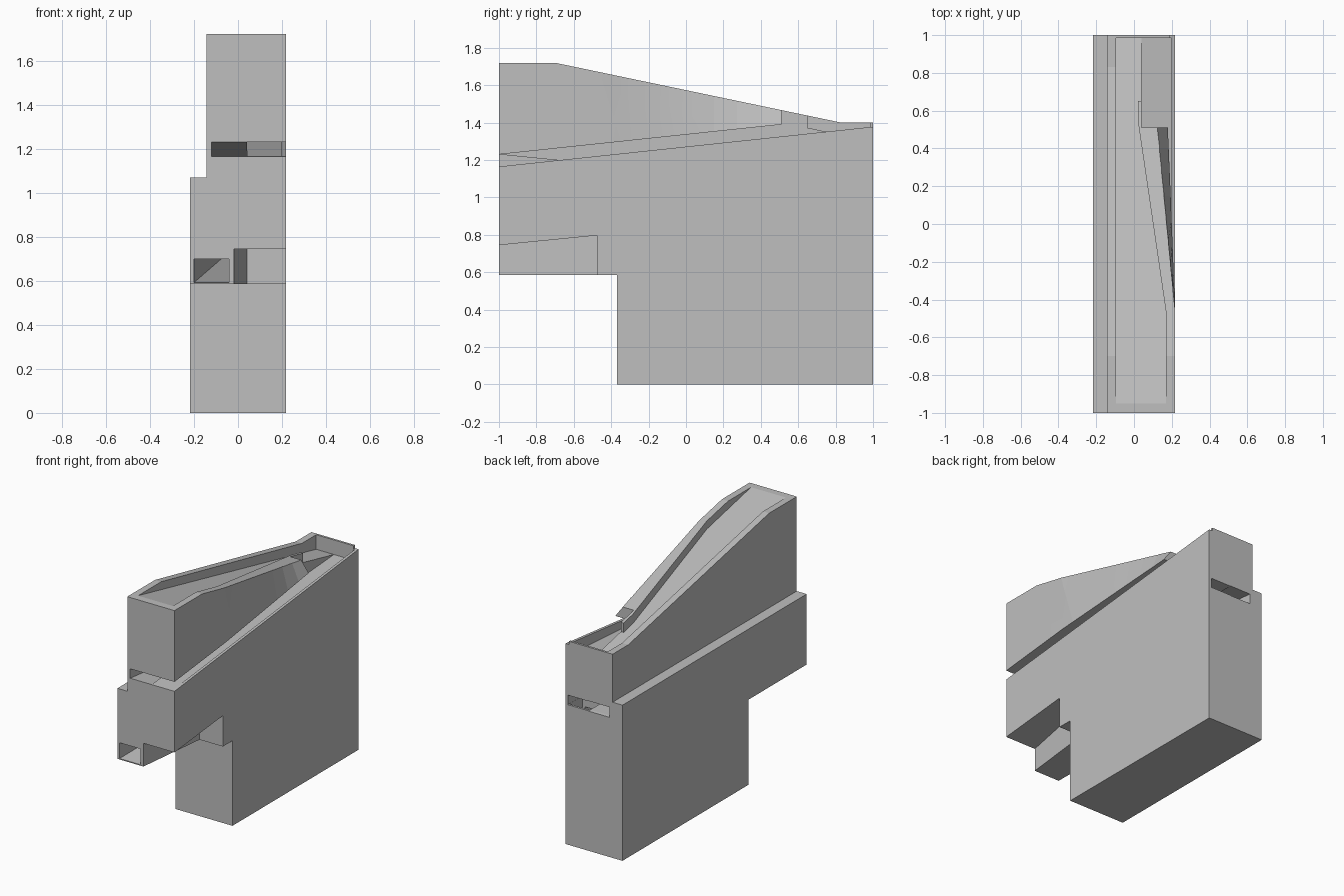
import bpy, bmesh, math

default = bpy.data.objects.get("Cube")
if default:
    bpy.data.objects.remove(default, do_unlink=True)

grey = bpy.data.materials.new("plain_grey")
grey.use_nodes = True
COLOUR = (0.52, 0.52, 0.52, 1)
grey.diffuse_color = COLOUR
grey.node_tree.nodes["Principled BSDF"].inputs["Base Color"].default_value = COLOUR

W = 0.217  # half width


def loft(name, *loops):
    """Closed solid skinned through matching loops of points."""
    bm = bmesh.new()
    rings = [[bm.verts.new(p) for p in loop] for loop in loops]
    n = len(rings[0])
    for a, b in zip(rings, rings[1:]):
        for i in range(n):
            j = (i + 1) % n
            bm.faces.new((a[i], a[j], b[j], b[i]))
    bm.faces.new(rings[0])
    bm.faces.new(rings[-1])
    bmesh.ops.recalc_face_normals(bm, faces=bm.faces)
    mesh = bpy.data.meshes.new(name)
    bm.to_mesh(mesh)
    bm.free()
    mesh.materials.append(grey)
    obj = bpy.data.objects.new(name, mesh)
    bpy.context.collection.objects.link(obj)
    return obj


def side_prism(name, x0, x1, profile):
    return loft(name, *[[(x, y, z) for y, z in profile] for x in (x0, x1)])


def plan_prism(name, plan, bottom, top):
    return loft(name, *[[(x, y, f(y)) for x, y in plan] for f in (bottom, top)])


def box(name, x0, x1, y0, y1, z0, z1):
    return side_prism(name, x0, x1, [(y0, z0), (y1, z0), (y1, z1), (y0, z1)])


def line(y0, z0, y1, z1):
    return lambda y: z0 + (z1 - z0) * (y - y0) / (y1 - y0)


# Slopes of the runs
top_floor = line(-0.95, 1.72, 0.985, 1.30)
groove_floor = line(-1, 1.165, 0.985, 1.30)
lip_top = line(-1, 1.165, 1, 1.378)
groove_roof = line(-1, 1.23, 0.51, 1.39)
return_floor = line(-1, 1.165, 1, 0.96)
return_roof = line(-1, 1.23, 1, 1.03)
exit_floor = line(-1, 0.592, 1, 0.80)
notch_roof = line(-1, 0.745, -0.475, 0.797)

# Main block from its side profile
body = side_prism("track_body", -W, W, [
    (-0.37, 0), (1, 0), (1, 1.40), (0.83, 1.40), (-0.70, 1.72),
    (-1, 1.72), (-1, 0.585), (-0.37, 0.585)])

cutters = []
# Ledge along the narrow upper part
cutters.append(box("ledge_cut", -0.4, -0.142, -1.1, 1.1, 1.07, 2))

# Upper run, narrowing to the back
cutters.append(plan_prism("upper_run_cut", [
    (-0.095, -0.95), (0.17, -0.95), (0.17, -0.47), (0.02, 0.55),
    (0.02, 0.65), (0.06, 0.65), (0.06, 0.985), (-0.095, 0.985)],
    top_floor, lambda y: 2))


# Side groove and the lip beside it
def groove(name, x0, x1, floor, end):
    return side_prism(name, x0, x1, [
        (-1.02, floor(-1.02)), (end, floor(end)), (end, 2.1), (0.51, 2.1),
        (0.51, groove_roof(0.51)), (-1.02, groove_roof(-1.02))])


cutters.append(groove("groove_cut", 0.04, 0.198, groove_floor, 0.985))
cutters.append(groove("lip_cut", 0.19, 0.3, lip_top, 1.02))

# Twisted outer face of the upper wall
STEPS = 8
rings = []
for i in range(STEPS + 1):
    t = i / STEPS
    y = -0.47 + 0.99 * t
    low, high = groove_roof(y) - 0.005, 1.70 - 0.23 * t
    rings.append([(W + 0.001 - 0.037 * t, y, low), (0.32, y, low),
                  (0.32, y, high), (W + 0.001 - 0.1 * t, y, high)])
cutters.append(loft("wall_twist_cut", *rings))

# Return run through to the back, with the slot and drop behind it
cutters.append(side_prism("return_run_cut", -0.12, 0.042, [
    (-1.02, return_floor(-1.02)), (1.02, return_floor(1.02)),
    (1.02, return_roof(1.02)), (-1.02, return_roof(-1.02))]))
cutters.append(box("back_slot_cut", -0.119, 0.199, 0.84, 1.03, 0.962, 1.028))
cutters.append(box("drop_cut", 0.041, 0.198, 0.84, 0.985, 0.80, 1.02))


# Exit run drifting sideways to the front opening
def exit_section(y):
    x, z = -0.20 + 0.12 * (y + 1), exit_floor(y)
    return [(x, y, z), (x + 0.16, y, z),
            (x + 0.16, y, z + 0.108), (x, y, z + 0.108)]


cutters.append(loft("exit_run_cut", exit_section(-1.01), exit_section(0.98)))

# Open notch under the front
cutters.append(plan_prism("front_notch_cut", [
    (-0.02, -1.01), (0.3, -1.01), (0.3, -0.475), (0.04, -0.475)],
    lambda y: 0.5, notch_roof))

# Cut the block
bpy.context.view_layer.objects.active = body
for cutter in cutters:
    mod = body.modifiers.new(cutter.name, "BOOLEAN")
    mod.operation = "DIFFERENCE"
    mod.solver = "EXACT"
    mod.object = cutter
    bpy.ops.object.modifier_apply(modifier=mod.name)
    bpy.data.objects.remove(cutter, do_unlink=True)

bpy.ops.object.select_all(action="DESELECT")
body.select_set(True)
bpy.ops.object.shade_smooth_by_angle(angle=math.radians(3))
